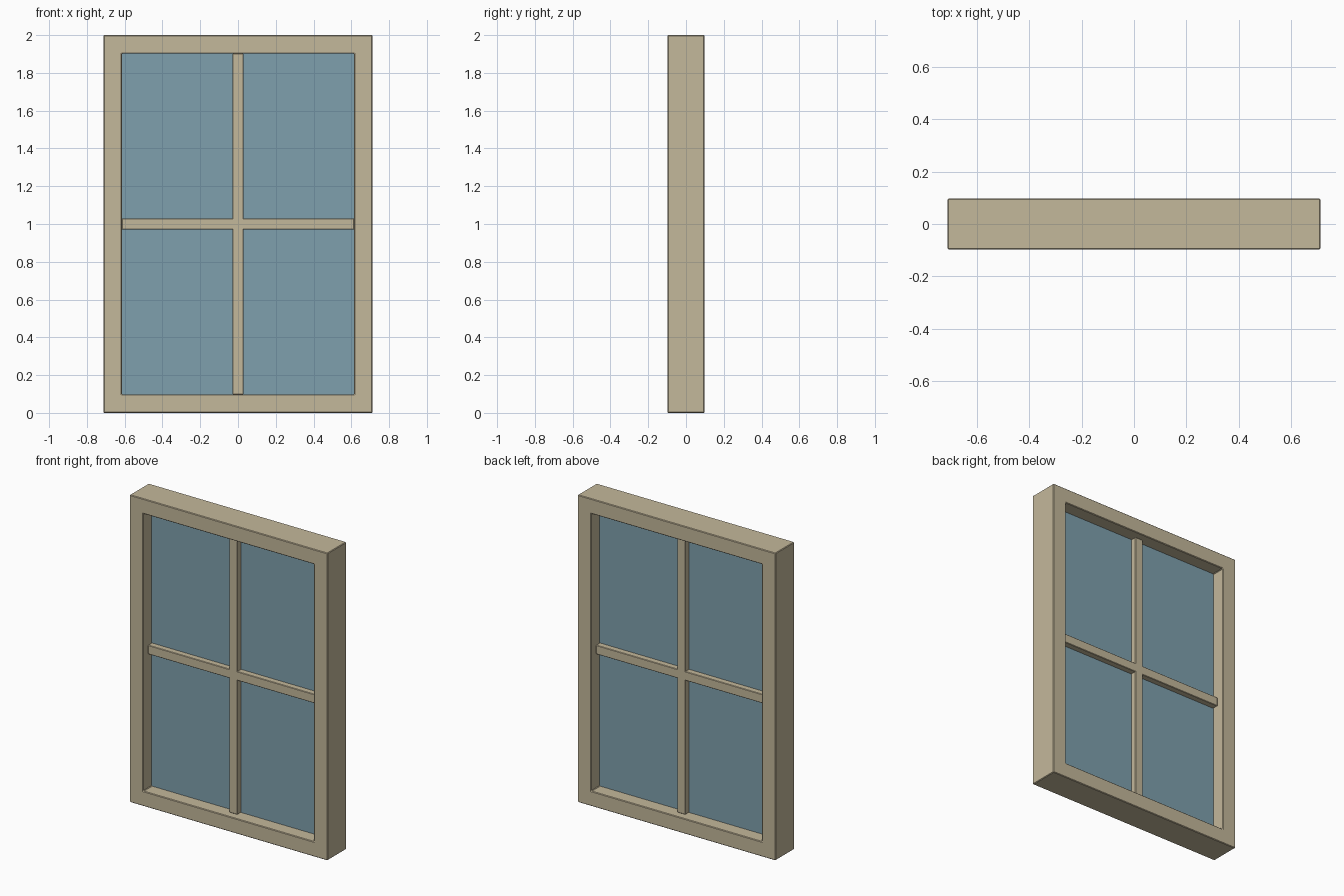
import bpy
import bmesh
from mathutils import Matrix, Vector

cube = bpy.data.objects.get("Cube")
if cube:
    bpy.data.objects.remove(cube, do_unlink=True)

HALF_W, HEIGHT, HALF_D = 0.712, 2.0, 0.0975   # outer frame
RAIL = 0.0975                                 # frame face width
BAR, BAR_DEPTH = 0.0585, 0.0975               # glazing bars
GLASS_DEPTH = 0.02
MID = HEIGHT / 2
OPEN_W, OPEN_H = 2 * (HALF_W - RAIL), HEIGHT - 2 * RAIL


def make_material(name, rgb):
    mat = bpy.data.materials.new(name)
    mat.use_nodes = True
    colour = (*rgb, 1.0)
    mat.diffuse_color = colour
    mat.node_tree.nodes["Principled BSDF"].inputs["Base Color"].default_value = colour
    return mat


def add_object(name, bm, mat, bevel=0.0):
    bmesh.ops.recalc_face_normals(bm, faces=bm.faces)
    mesh = bpy.data.meshes.new(name)
    bm.to_mesh(mesh)
    bm.free()
    mesh.materials.append(mat)
    obj = bpy.data.objects.new(name, mesh)
    bpy.context.collection.objects.link(obj)
    if bevel:
        mod = obj.modifiers.new("soft_edges", "BEVEL")
        mod.width = bevel
        mod.segments = 1
        mod.limit_method = "ANGLE"
    return obj


def add_box(name, size, mat, bevel=0.0):
    bm = bmesh.new()
    matrix = Matrix.Translation((0, 0, MID)) @ Matrix.Diagonal((*size, 1))
    bmesh.ops.create_cube(bm, size=1, matrix=matrix)
    return add_object(name, bm, mat, bevel)


def add_frame(name, mat, bevel):
    # Mitred ring: outer and inner rectangles joined, then given depth
    bm = bmesh.new()
    corners = [(-1, -1), (1, -1), (1, 1), (-1, 1)]
    rings = [[bm.verts.new((sx * w, -HALF_D, MID + sz * h)) for sx, sz in corners]
             for w, h in ((HALF_W, MID), (OPEN_W / 2, OPEN_H / 2))]
    outer, inner = rings
    for i in range(4):
        j = (i + 1) % 4
        bm.faces.new((outer[i], outer[j], inner[j], inner[i]))
    extruded = bmesh.ops.extrude_face_region(bm, geom=bm.faces[:], use_keep_orig=True)
    moved = [g for g in extruded["geom"] if isinstance(g, bmesh.types.BMVert)]
    bmesh.ops.translate(bm, verts=moved, vec=Vector((0, 2 * HALF_D, 0)))
    return add_object(name, bm, mat, bevel)


wood = make_material("pale_wood", (0.552, 0.479, 0.328))
pane = make_material("blue_glass", (0.212, 0.352, 0.418))

add_frame("window_frame", wood, 0.004)
add_box("vertical_bar", (BAR, BAR_DEPTH, OPEN_H), wood, 0.003)
add_box("horizontal_bar", (OPEN_W, BAR_DEPTH, BAR), wood, 0.003)
add_box("glass_pane", (OPEN_W, GLASS_DEPTH, OPEN_H), pane)
